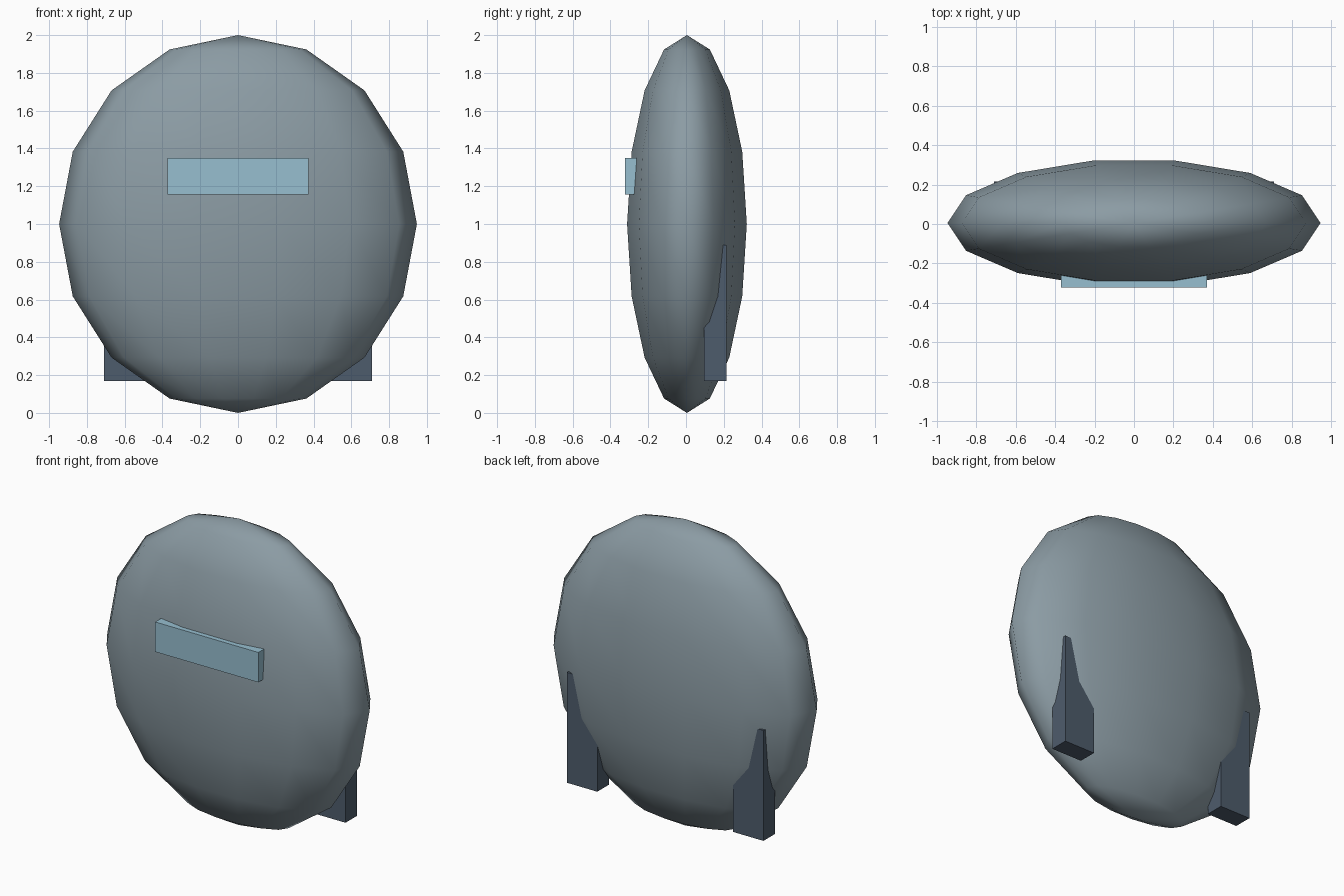
import bpy
from math import pi

cube = bpy.data.objects.get("Cube")
if cube:
    bpy.data.objects.remove(cube, do_unlink=True)


def material(name, color):
    mat = bpy.data.materials.new(name)
    mat.use_nodes = True
    mat.diffuse_color = (*color, 1)
    mat.node_tree.nodes["Principled BSDF"].inputs["Base Color"].default_value = (*color, 1)
    return mat


body_grey = material("body_grey", (0.26, 0.33, 0.37))
pale_blue = material("pale_blue", (0.31, 0.52, 0.63))
dark_slate = material("dark_slate", (0.076, 0.107, 0.15))


def box(name, low, high, mat):
    """Flat-shaded block between two opposite corners."""
    center = [(a + b) / 2 for a, b in zip(low, high)]
    bpy.ops.mesh.primitive_cube_add(size=1, location=center)
    obj = bpy.context.object
    obj.name = name
    obj.scale = [b - a for a, b in zip(low, high)]
    bpy.ops.object.transform_apply(location=False, rotation=False, scale=True)
    obj.data.materials.append(mat)
    return obj


# Flattened body, turned so a column of vertices lies on each side tip
bpy.ops.mesh.primitive_uv_sphere_add(segments=14, ring_count=8, radius=1,
                                     location=(0, 0.005, 1), rotation=(0, 0, pi / 2))
body = bpy.context.object
body.name = "body"
bpy.ops.object.transform_apply(location=False, rotation=True, scale=False)
body.scale = (0.947, 0.325, 1)
bpy.ops.object.transform_apply(location=False, rotation=False, scale=True)
bpy.ops.object.shade_smooth()
body.data.materials.append(body_grey)

# Visor bar set into the front
box("visor", (-0.372, -0.322, 1.155), (0.372, -0.2, 1.35), pale_blue)

# Rear support blocks, one on each side
for side, inner, outer in (("left", 0.49, 0.71), ("right", -0.49, -0.71)):
    box(side + "_rear_support", (min(inner, outer), 0.095, 0.17),
        (max(inner, outer), 0.215, 0.89), dark_slate)
